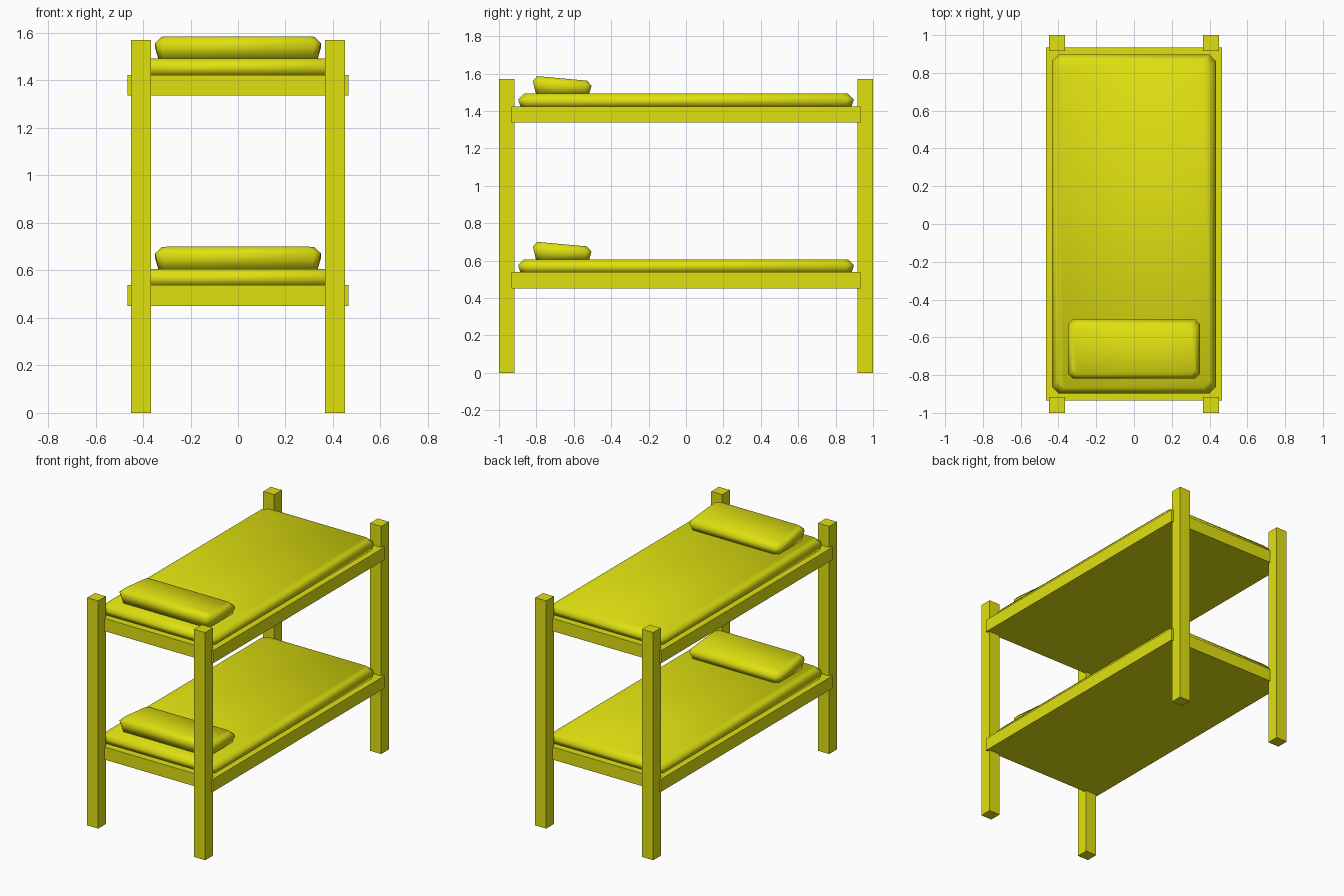
import bpy, bmesh

if "Cube" in bpy.data.objects:
    bpy.data.objects.remove(bpy.data.objects["Cube"])

yellow = bpy.data.materials.new("yellow")
yellow.diffuse_color = (0.74, 0.75, 0.005, 1)
yellow.use_nodes = True
yellow.node_tree.nodes["Principled BSDF"].inputs["Base Color"].default_value = yellow.diffuse_color


def finish(name, bm, smooth=False):
    bmesh.ops.recalc_face_normals(bm, faces=bm.faces)
    mesh = bpy.data.meshes.new(name)
    bm.to_mesh(mesh)
    bm.free()
    mesh.materials.append(yellow)
    for p in mesh.polygons:
        p.use_smooth = smooth
    ob = bpy.data.objects.new(name, mesh)
    bpy.context.collection.objects.link(ob)
    return ob


def box(name, x0, x1, y0, y1, z0, z1):
    bm = bmesh.new()
    bmesh.ops.create_cube(bm, size=1)
    for v in bm.verts:
        v.co.x = x0 + (v.co.x + 0.5) * (x1 - x0)
        v.co.y = y0 + (v.co.y + 0.5) * (y1 - y0)
        v.co.z = z0 + (v.co.z + 0.5) * (z1 - z0)
    return finish(name, bm)


def cushion(name, rings, cut):
    """Stack of corner-cut rectangles: (half_x, y0, y1, z at y0, z at y1)."""
    bm = bmesh.new()
    loops = []
    for hx, y0, y1, z0, z1 in rings:
        pts = [(hx - cut, y0), (hx, y0 + cut), (hx, y1 - cut), (hx - cut, y1),
               (cut - hx, y1), (-hx, y1 - cut), (-hx, y0 + cut), (cut - hx, y0)]
        loops.append([bm.verts.new((x, y, z0 + (z1 - z0) * (y - y0) / (y1 - y0)))
                      for x, y in pts])
    for a, b in zip(loops, loops[1:]):
        for i in range(8):
            j = (i + 1) % 8
            bm.faces.new((a[i], a[j], b[j], b[i]))
    bm.faces.new(loops[0][::-1])
    bm.faces.new(loops[-1])
    return finish(name, bm, True)


# corner posts
for sx, side in ((-1, "left"), (1, "right")):
    for sy, end in ((-1, "front"), (1, "back")):
        x = sorted((sx * 0.366, sx * 0.45))
        y = sorted((sy * 0.917, sy * 1.0))
        box(f"{end}_{side}_post", *x, *y, 0, 1.57)

# two bunks: base slab, mattress, sloped pillow
for level, h in (("lower", 0.0), ("upper", 0.886)):
    box(f"{level}_bed_base", -0.465, 0.465, -0.934, 0.934, 0.451 + h, 0.538 + h)
    m0, m1, m2 = 0.536 + h, 0.575 + h, 0.607 + h
    cushion(f"{level}_mattress", [
        (0.422, -0.885, 0.885, m0, m0),
        (0.434, -0.898, 0.898, m1, m1),
        (0.402, -0.866, 0.866, m2, m2)], 0.035)
    cushion(f"{level}_pillow", [
        (0.335, -0.802, -0.518, 0.604 + h, 0.604 + h),
        (0.349, -0.819, -0.505, 0.674 + h, 0.648 + h),
        (0.322, -0.795, -0.530, 0.700 + h, 0.676 + h)], 0.025)
